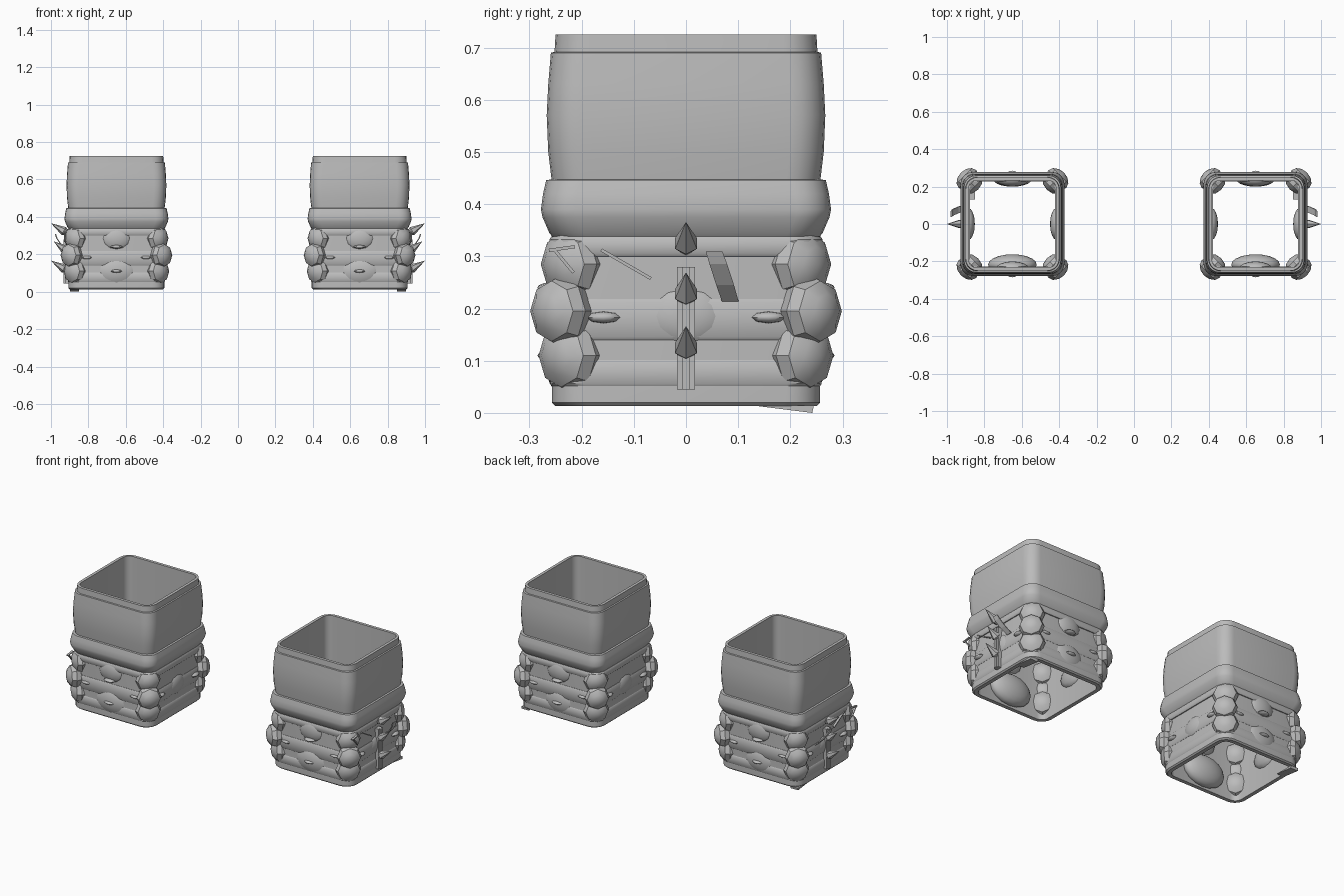
import bpy, bmesh, math
from mathutils import Matrix, Vector

cube = bpy.data.objects.get("Cube")
if cube:
    bpy.data.objects.remove(cube, do_unlink=True)

GREY = (0.5, 0.5, 0.5, 1)
mat = bpy.data.materials.new("plain_grey")
mat.use_nodes = True
mat.diffuse_color = GREY
mat.node_tree.nodes["Principled BSDF"].inputs["Base Color"].default_value = GREY

CENTRE = 0.65


def emit(name, bm, angle=35):
    """Place a part on both cuffs; local +x is the outward side."""
    bmesh.ops.recalc_face_normals(bm, faces=bm.faces)
    for side, sign in (("left", 1), ("right", -1)):
        b = bm.copy()
        b.transform(Matrix.Translation((sign * CENTRE, 0, 0)) @ Matrix.Diagonal((sign, 1, 1, 1)))
        if sign < 0:
            bmesh.ops.reverse_faces(b, faces=b.faces)
        mesh = bpy.data.meshes.new(f"{side}_{name}")
        b.to_mesh(mesh)
        b.free()
        mesh.materials.append(mat)
        ob = bpy.data.objects.new(f"{side}_{name}", mesh)
        bpy.context.collection.objects.link(ob)
        bpy.ops.object.select_all(action="DESELECT")
        ob.select_set(True)
        bpy.context.view_layer.objects.active = ob
        if angle:
            bpy.ops.object.shade_smooth_by_angle(angle=math.radians(angle))
    bm.free()


def square_ring(bm, half, z, radius, steps=5):
    verts = []
    for q in range(4):
        base = q * math.pi / 2
        c = Matrix.Rotation(base, 2) @ Vector((half - radius, half - radius))
        for i in range(steps + 1):
            a = base + i / steps * math.pi / 2
            verts.append(bm.verts.new((c.x + radius * math.cos(a), c.y + radius * math.sin(a), z)))
    return verts


def sleeve(name, profile, inner, inner_bottom=None):
    """Loft a hollow rounded-square tube from an outer (half width, z) profile."""
    bm = bmesh.new()
    loop = profile + [(inner, profile[-1][1]), (inner_bottom or inner, profile[0][1])]
    rings = [square_ring(bm, h, z, 0.065 if i < len(profile) else 0.04)
             for i, (h, z) in enumerate(loop)]
    for a, b in zip(rings, rings[1:] + rings[:1]):
        for i in range(len(a)):
            j = (i + 1) % len(a)
            bm.faces.new((a[i], a[j], b[j], b[i]))
    emit(name, bm)


def lens(bm, pos, normal, size, u=8, v=6):
    """Faceted ellipsoid: size is (sideways, vertical, depth along normal)."""
    n = Vector(normal).normalized()
    up = Vector((0, 0, 1))
    s = up.cross(n)
    rot = Matrix((s, up, n)).transposed().to_4x4()
    bmesh.ops.create_uvsphere(bm, u_segments=u, v_segments=v, radius=1,
                              matrix=Matrix.Translation(pos) @ rot @ Matrix.Diagonal((*size, 1)))


def box(bm, pos, size, rot=Matrix()):
    bmesh.ops.create_cube(bm, size=1, matrix=Matrix.Translation(pos) @ rot @ Matrix.Diagonal((*size, 1)))


# Upper sleeve with a stepped rim
sleeve("upper_sleeve", [(0.255, 0.42), (0.258, 0.45), (0.264, 0.5), (0.267, 0.57),
                        (0.264, 0.63), (0.259, 0.69), (0.252, 0.692), (0.25, 0.725)], 0.233)
# Padded middle band
sleeve("middle_band", [(0.254, 0.335), (0.262, 0.345), (0.275, 0.375), (0.278, 0.39),
                       (0.274, 0.42), (0.268, 0.446), (0.255, 0.448)], 0.233)
# Lower cuff core and overlapping straps
sleeve("lower_cuff", [(0.25, 0.013), (0.257, 0.02), (0.257, 0.05), (0.252, 0.345)], 0.228)
for i, (low, high, half) in enumerate([(0.05, 0.102, 0.26), (0.14, 0.218, 0.26),
                                       (0.3, 0.338, 0.262)]):
    sleeve(f"strap_{i + 1}", [(half - 0.004, low), (half, low + 0.006),
                              (half, high - 0.006), (half - 0.004, high)], 0.24)

# Three faceted studs stacked on each corner
bm = bmesh.new()
for sx in (-1, 1):
    for sy in (-1, 1):
        for z, c, r in ((0.285, 0.219, 0.068), (0.195, 0.24, 0.067), (0.11, 0.222, 0.07)):
            lens(bm, (sx * c, sy * c, z), (sx, sy, 0), (r, r, 0.05))
emit("corner_studs", bm, 30)

# Shallow domes pressed into the walls
bm = bmesh.new()
for d in (-1, 1):
    lens(bm, (0, d * 0.235, 0.285), (0, d, 0), (0.085, 0.07, 0.035), 12, 8)
    lens(bm, (d * 0.235, 0, 0.185), (d, 0, 0), (0.085, 0.065, 0.034), 12, 8)
lens(bm, (0, -0.217, 0.11), (0, -1, 0), (0.13, 0.09, 0.055), 16, 10)
lens(bm, (0, 0.235, 0.11), (0, 1, 0), (0.1, 0.075, 0.035), 16, 10)
emit("wall_domes", bm, 40)

# Thin horizontal lugs
bm = bmesh.new()
for d in (-1, 1):
    for z in (0.11, 0.24):
        lens(bm, (0, d * 0.26, z), (0, d, 0), (0.034, 0.01, 0.025))
    for y in (-0.158, 0.158):
        lens(bm, (d * 0.255, y, 0.183), (d, 0, 0), (0.034, 0.012, 0.022))
        lens(bm, (y, d * 0.255, 0.183), (0, d, 0), (0.03, 0.01, 0.015))
emit("lugs", bm, 40)

# Vertical stem on the outward side
bm = bmesh.new()
box(bm, (0.264, 0, 0.162), (0.024, 0.034, 0.235))
box(bm, (0.272, 0, 0.162), (0.024, 0.014, 0.235))
emit("thorn_stem", bm, 0)

# Thorns rising outward: a six-sided cone with a short tapered root
bm = bmesh.new()
for z, reach in ((0.325, 0.35), (0.228, 0.335), (0.125, 0.35)):
    root, tip = Vector((0.262, 0, z - 0.012)), Vector((reach, 0, z + 0.041))
    axis = tip - root
    turn = axis.to_track_quat("Z", "Y").to_matrix().to_4x4()
    belly = root.lerp(tip, 0.22)
    for a, b, r1, r2 in ((root, belly, 0.012, 0.024), (belly, tip, 0.024, 0)):
        bmesh.ops.create_cone(bm, cap_ends=True, segments=6, radius1=r1, radius2=r2,
                              depth=(b - a).length,
                              matrix=Matrix.Translation((a + b) / 2) @ turn)
emit("thorns", bm, 0)

# Leaf blade and slim splinters beside the thorns
bm = bmesh.new()
bent = [((0.262, 0.085, 0.213), 0.016), ((0.295, 0.075, 0.245), 0.017),
        ((0.322, 0.062, 0.285), 0.017), ((0.33, 0.054, 0.309), 0.016)]
rows = [[bm.verts.new((x + dx, y + dy, z)) for dx, dy in
         ((0, -w), (0, w), (-0.007, w), (-0.007, -w))] for (x, y, z), w in bent]
for a, b in zip(rows, rows[1:]):
    for i in range(4):
        bm.faces.new((a[i], a[(i + 1) % 4], b[(i + 1) % 4], b[i]))
bm.faces.new(rows[0])
bm.faces.new(rows[-1][::-1])
for y, z, length, tilt in ((-0.115, 0.285, 0.11, -30), (-0.235, 0.292, 0.06, -50),
                           (-0.238, 0.315, 0.05, 8)):
    lift = 0.262 if y > -0.2 else 0.275
    box(bm, (lift, y, z), (0.012, length, 0.006), Matrix.Rotation(math.radians(tilt), 4, "X"))
emit("blade_and_splinters", bm, 0)

# Small drooping tab under the back edge
bm = bmesh.new()
tab = [bm.verts.new((x, y, z)) for x in (0.2, 0.248)
       for y, z in ((0.13, 0.014), (0.242, 0.0), (0.245, 0.014))]
bmesh.ops.convex_hull(bm, input=tab)
emit("bottom_tab", bm, 0)
